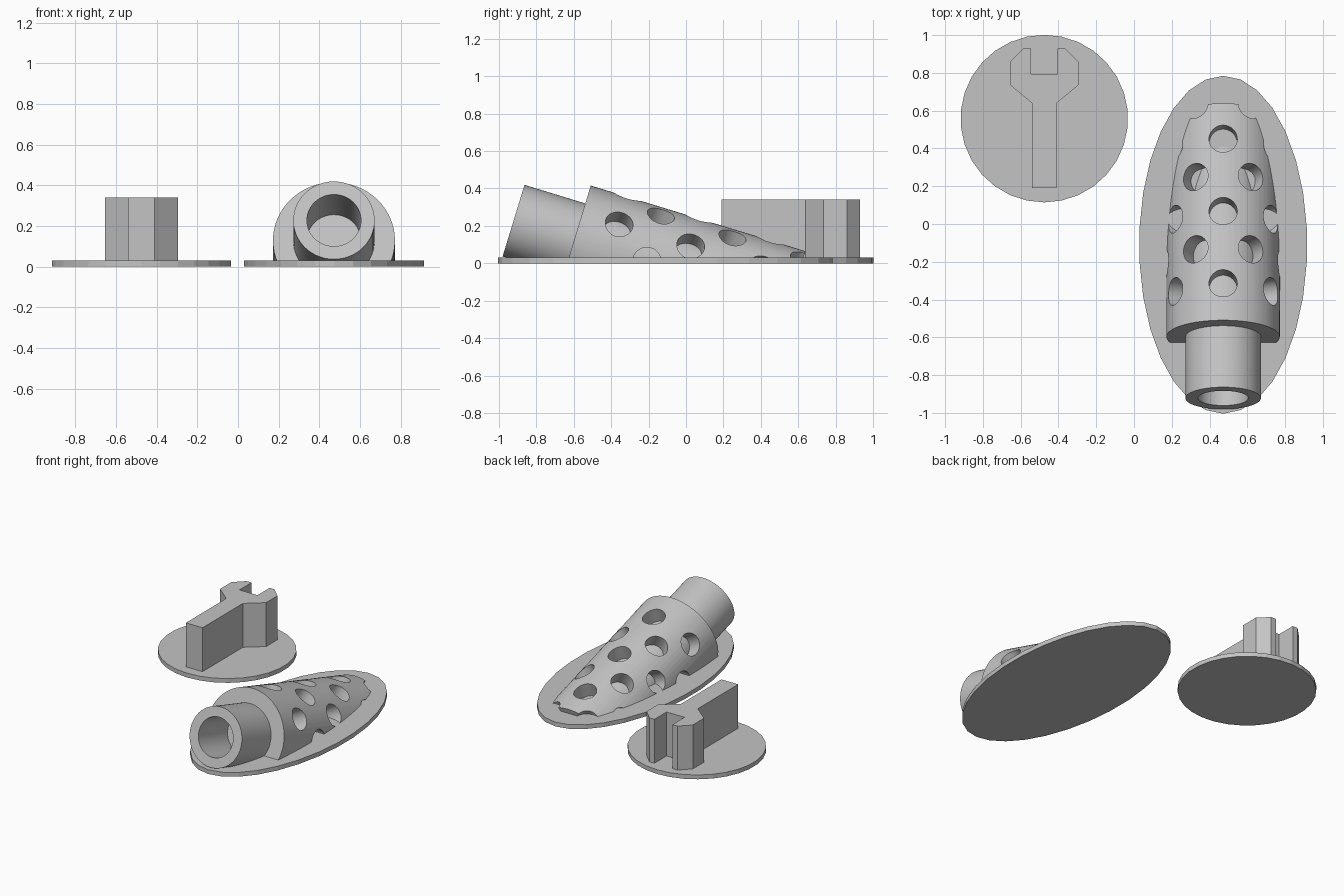
import bpy
import bmesh
from math import radians, sin, cos
from mathutils import Matrix, Vector

old = bpy.data.objects.get("Cube")
if old:
    bpy.data.objects.remove(old, do_unlink=True)

grey = bpy.data.materials.new("light grey")
grey.use_nodes = True
colour = (0.55, 0.55, 0.55, 1)
grey.diffuse_color = colour
grey.node_tree.nodes["Principled BSDF"].inputs["Base Color"].default_value = colour

PLATE = 0.03            # plate thickness
TILT = radians(-107)    # tube axis runs back and down
AXIS = Matrix.Translation((0.472, -0.922, 0.228)) @ Matrix.Rotation(TILT, 4, 'X')
BODY_START, BODY_END = 0.34, 1.54


def make(name, bm):
    bmesh.ops.recalc_face_normals(bm, faces=bm.faces)
    mesh = bpy.data.meshes.new(name)
    bm.to_mesh(mesh)
    bm.free()
    mesh.materials.append(grey)
    obj = bpy.data.objects.new(name, mesh)
    bpy.context.collection.objects.link(obj)
    return obj


def add_cylinder(bm, radius, start, end, matrix, sides=64):
    """Cylinder along local z from start to end."""
    bmesh.ops.create_cone(bm, cap_ends=True, segments=sides, radius1=radius,
                          radius2=radius, depth=end - start,
                          matrix=matrix @ Matrix.Translation((0, 0, (start + end) / 2)))


def cylinder(name, *args, **kw):
    bm = bmesh.new()
    add_cylinder(bm, *args, **kw)
    return make(name, bm)


def activate(obj):
    bpy.ops.object.select_all(action='DESELECT')
    obj.select_set(True)
    bpy.context.view_layer.objects.active = obj


def cut(obj, cutter):
    mod = obj.modifiers.new("cut", 'BOOLEAN')
    mod.operation = 'DIFFERENCE'
    mod.solver = 'EXACT'
    mod.object = cutter
    activate(obj)
    bpy.ops.object.modifier_apply(modifier=mod.name)
    bpy.data.objects.remove(cutter, do_unlink=True)


def trim_below_plate(obj):
    bm = bmesh.new()
    bmesh.ops.create_cube(bm, size=4, matrix=Matrix.Translation((0, 0, PLATE / 2 - 2)))
    cut(obj, make("trim", bm))


def smooth(obj):
    activate(obj)
    bpy.ops.object.shade_smooth_by_angle(angle=radians(30))


# Round and oval plates
cylinder("round_plate", 0.4435, 0, PLATE, Matrix.Translation((-0.475, 0.558, 0)), sides=30)
cylinder("oval_plate", 0.445, 0, PLATE,
         Matrix.Translation((0.472, -0.11, 0)) @ Matrix.Diagonal((1, 2.01, 1, 1)), sides=30)

# Upright spanner, half outline mirrored
half = [(0.065, 0.19), (0.065, 0.64), (0.18, 0.735), (0.18, 0.86),
        (0.11, 0.93), (0.07, 0.93), (0.07, 0.795)]
outline = half + [(-x, y) for x, y in reversed(half)]
bm = bmesh.new()
face = bm.faces.new([bm.verts.new((x - 0.475, y, PLATE / 2)) for x, y in outline])
top = bmesh.ops.extrude_face_region(bm, geom=[face])["geom"]
bmesh.ops.translate(bm, verts=[v for v in top if isinstance(v, bmesh.types.BMVert)],
                    vec=(0, 0, 0.34 - PLATE / 2))
make("spanner", bm)

# Hollow inner tube, also the floor of the body holes
tube = cylinder("inner_tube", 0.2, 0, BODY_END - 0.03, AXIS)
cut(tube, cylinder("bore", 0.133, -0.1, BODY_START + 0.03, AXIS))
trim_below_plate(tube)
smooth(tube)

# Outer body with staggered radial holes
body = cylinder("outer_body", 0.3, BODY_START, BODY_END, AXIS)
bm = bmesh.new()
for step in range(-3, 4):
    angle = radians(30 * step)
    outward = Vector((sin(angle), -cos(angle), 0)).to_track_quat('Z', 'Y').to_matrix().to_4x4()
    first = 0.4 if step % 2 else 0.2
    for row in range(3):
        along = BODY_START + first + 0.4 * row + 0.005
        add_cylinder(bm, 0.075, 0.17, 0.4,
                     AXIS @ Matrix.Translation((0, 0, along)) @ outward, sides=32)
cut(body, make("holes", bm))
trim_below_plate(body)
smooth(body)
